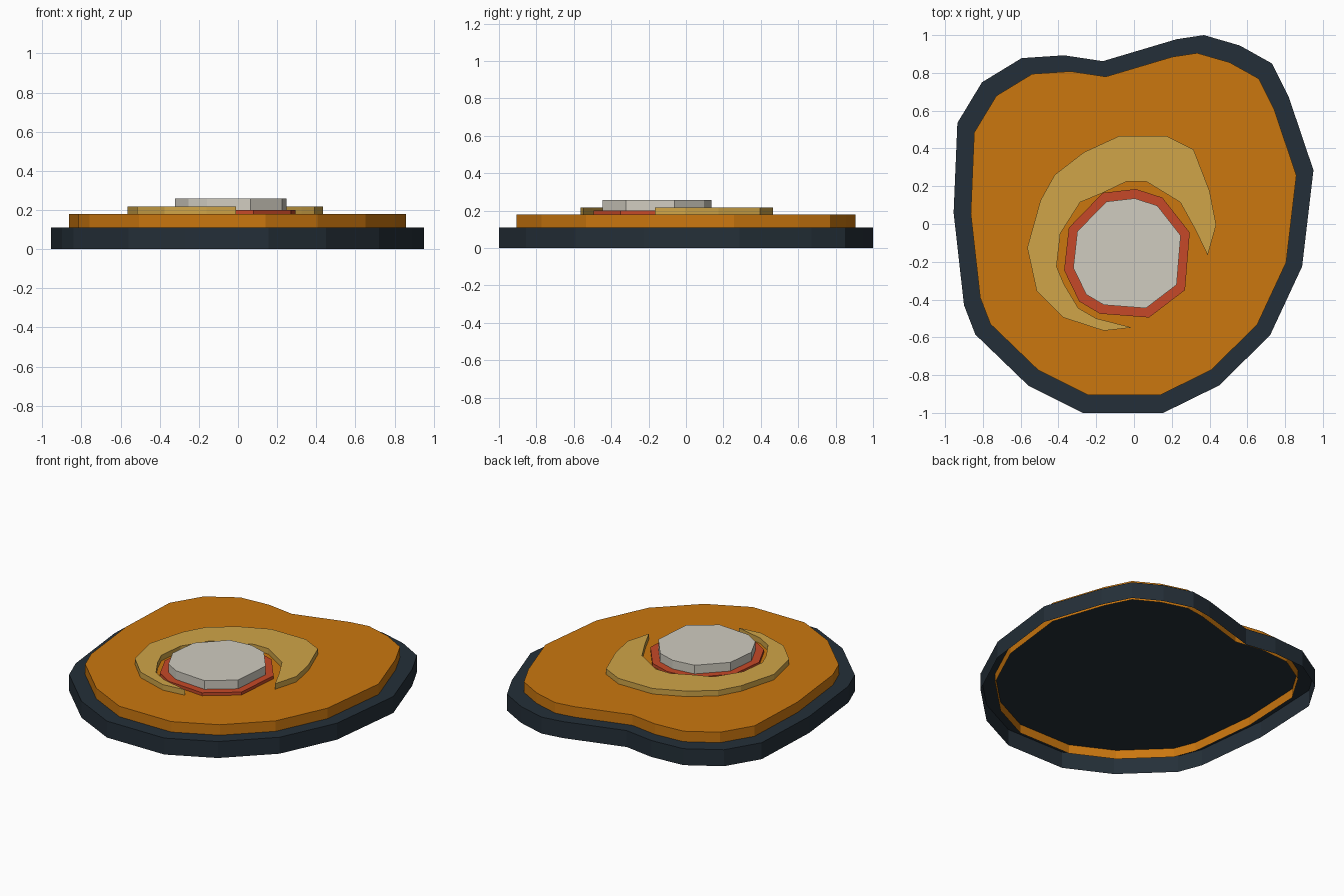
import bpy

if "Cube" in bpy.data.objects:
    bpy.data.objects.remove(bpy.data.objects["Cube"])


def material(name, hex_code):
    def lin(c):
        return c / 12.92 if c <= 0.04045 else ((c + 0.055) / 1.055) ** 2.4
    rgb = [lin(int(hex_code[i:i + 2], 16) / 255) for i in (0, 2, 4)]
    m = bpy.data.materials.new(name)
    m.diffuse_color = (*rgb, 1)
    m.use_nodes = True
    m.node_tree.nodes["Principled BSDF"].inputs["Base Color"].default_value = m.diffuse_color
    return m


def scaled(points, s, cx=0, cy=0):
    return [(cx + (x - cx) * s, cy + (y - cy) * s) for x, y in points]


def layer(name, outline, z0, z1, mat):
    """Flat layer with walls and a top, open underneath (outline is clockwise)."""
    pts = outline[::-1]
    n = len(pts)
    verts = [(x, y, z) for z in (z0, z1) for x, y in pts]
    faces = [(i, (i + 1) % n, n + (i + 1) % n, n + i) for i in range(n)]
    faces.append(tuple(range(n, 2 * n)))
    me = bpy.data.meshes.new(name)
    me.from_pydata(verts, [], faces)
    me.materials.append(mat)
    ob = bpy.data.objects.new(name, me)
    bpy.context.collection.objects.link(ob)
    return ob


# outlines seen from above
base = [(.37, 1), (.56, .945), (.73, .85), (.82, .67), (.95, .285),
        (.89, -.225), (.72, -.59), (.45, -.855), (.155, -1), (-.27, -1),
        (-.56, -.855), (-.84, -.585), (-.9, -.43), (-.955, .06),
        (-.935, .535), (-.805, .75), (-.595, .878), (-.37, .893),
        (-.165, .862), (.225, .978)]
crescent = [(-.08, .465), (.175, .465), (.315, .395), (.4, .175),
            (.435, -.005), (.39, -.165), (.325, -.03), (.245, .115),
            (.065, .225), (-.04, .225), (-.165, .165), (-.285, .115),
            (-.39, -.05), (-.41, -.225), (-.37, -.32), (-.295, -.445),
            (-.2, -.5), (-.01, -.548), (-.16, -.565), (-.375, -.495),
            (-.515, -.355), (-.565, -.125), (-.495, .125), (-.42, .26),
            (-.265, .38)]
ring = [(.01, .185), (.15, .14), (.295, -.045), (.27, -.35), (.08, -.495),
        (-.18, -.475), (-.29, -.41), (-.37, -.245), (-.345, -.02),
        (-.165, .165)]

# stacked layers, from the bottom up
layer("dark_base", base, 0, .11, material("dark slate", "242f38"))
layer("orange_body", scaled(base, .905), .05, .18, material("orange", "cb770f"))
layer("tan_crescent", crescent, .14, .217, material("tan", "d0a548"))
layer("red_ring", ring, .14, .2, material("red", "c64928"))
layer("pale_center", scaled(ring, .855, -.035, -.155), .16, .258,
      material("pale grey", "d0ccc0"))
